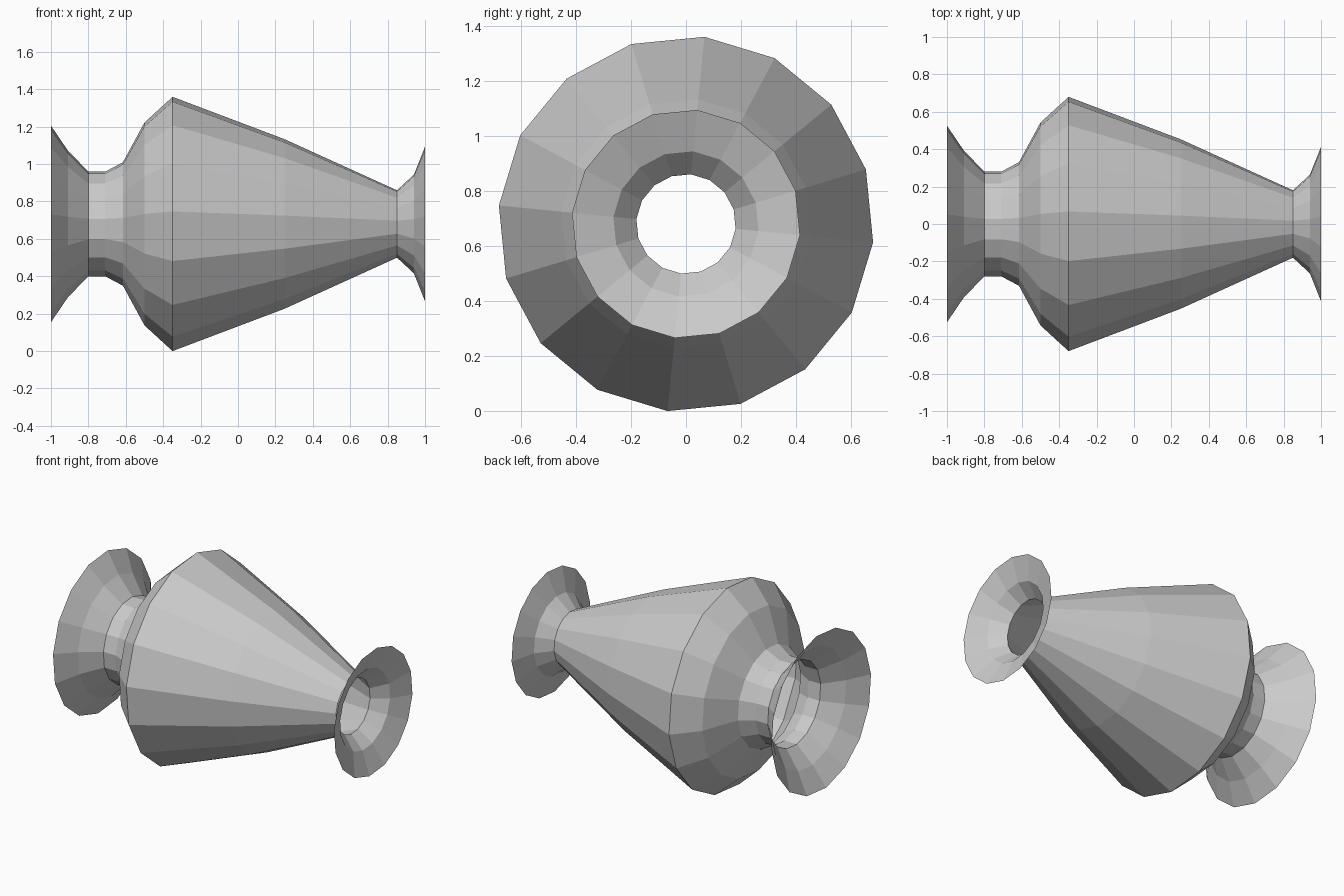
import bpy, bmesh, math

if "Cube" in bpy.data.objects:
    bpy.data.objects.remove(bpy.data.objects["Cube"])

SIDES = 16
TURN = math.tau / SIDES / 4          # slight roll of the polygon
R_MAX = 0.683
AXIS_Z = R_MAX * math.cos(TURN)      # widest ring rests on the ground

# (x along the axis, radius): wide foot, neck, shoulder, taper, flared lip
PROFILE = [(-1.0, 0.528), (-0.91, 0.395), (-0.80, 0.281), (-0.71, 0.281),
           (-0.615, 0.332), (-0.50, 0.545), (-0.35, R_MAX), (0.25, 0.455),
           (0.85, 0.181), (0.94, 0.265), (1.0, 0.416)]

clay = bpy.data.materials.new("light grey")
clay.diffuse_color = (0.6, 0.6, 0.6, 1)
clay.use_nodes = True
clay.node_tree.nodes["Principled BSDF"].inputs["Base Color"].default_value = clay.diffuse_color

# Open lathe shell lying along x
bm = bmesh.new()
rings = []
for x, r in PROFILE:
    angles = [TURN + math.tau * i / SIDES for i in range(SIDES)]
    rings.append([bm.verts.new((x, r * math.sin(a), AXIS_Z + r * math.cos(a)))
                  for a in angles])
for a, b in zip(rings, rings[1:]):
    for i in range(SIDES):
        j = (i + 1) % SIDES
        bm.faces.new((a[i], b[i], b[j], a[j]))

# Make the faces point away from the axis
bm.normal_update()
f = bm.faces[:][SIDES * 6]
c = f.calc_center_median()
if f.normal.y * c.y + f.normal.z * (c.z - AXIS_Z) < 0:
    bmesh.ops.reverse_faces(bm, faces=bm.faces[:])

mesh = bpy.data.meshes.new("vase_shell")
bm.to_mesh(mesh)
bm.free()
mesh.materials.append(clay)
vase = bpy.data.objects.new("vase_shell", mesh)
bpy.context.collection.objects.link(vase)
